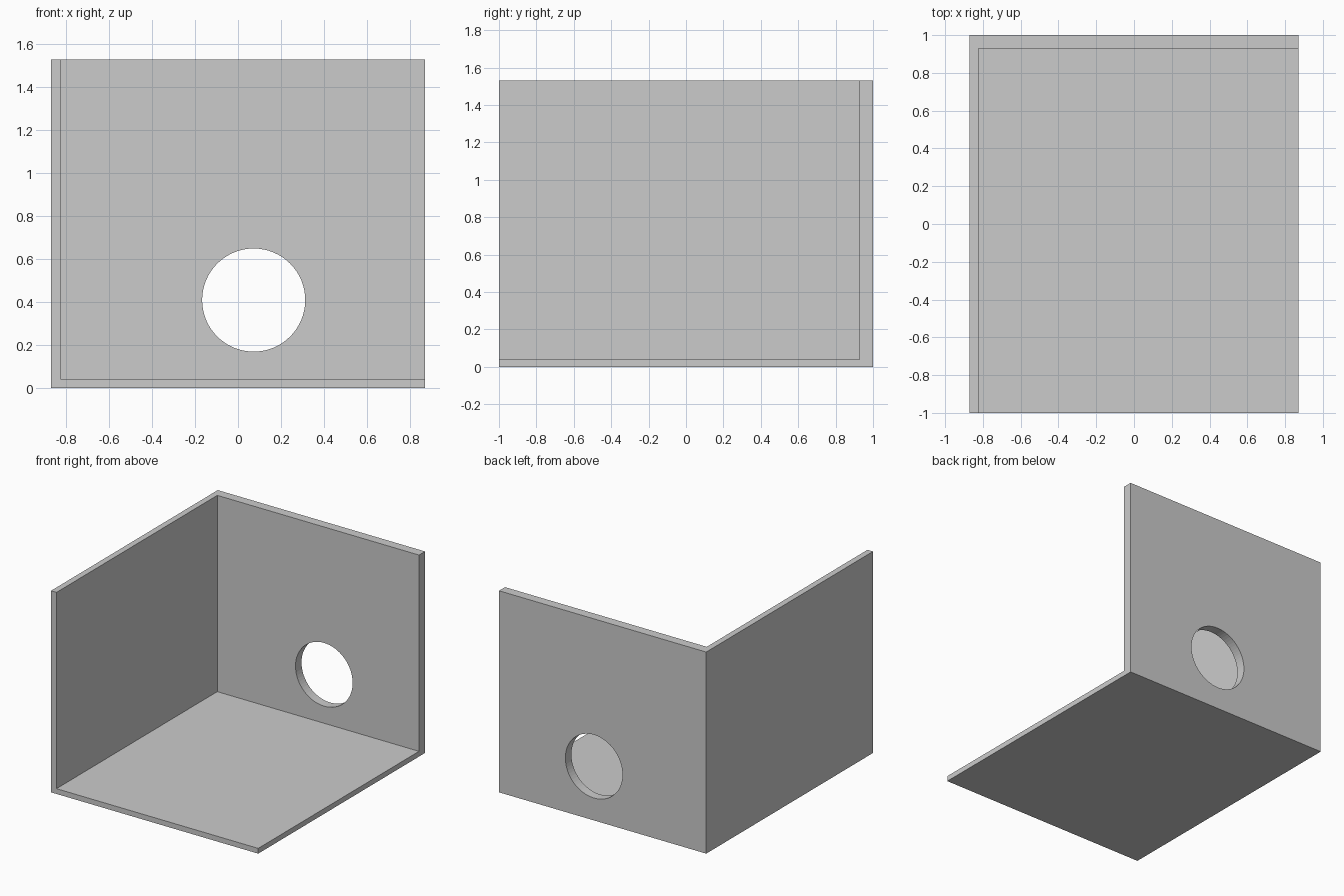
import bpy
from math import radians

if "Cube" in bpy.data.objects:
    bpy.data.objects.remove(bpy.data.objects["Cube"])

W, D, H = 0.87, 1.0, 1.53                # half width, half depth, height
LEFT, BACK, FLOOR = 0.046, 0.072, 0.04   # panel thicknesses
HOLE_X, HOLE_Z, HOLE_R = 0.073, 0.41, 0.24


def box(name, lo, hi):
    centre = [(a + b) / 2 for a, b in zip(lo, hi)]
    bpy.ops.mesh.primitive_cube_add(size=1, location=centre)
    ob = bpy.context.object
    ob.name = name
    ob.scale = [b - a for a, b in zip(lo, hi)]
    bpy.ops.object.transform_apply(location=False, rotation=False, scale=True)
    return ob


def cut(target, cutter):
    mod = target.modifiers.new(cutter.name, 'BOOLEAN')
    mod.operation = 'DIFFERENCE'
    mod.solver = 'EXACT'
    mod.object = cutter
    cutter.hide_render = True
    cutter.hide_set(True)
    cutter.display_type = 'WIRE'


# Solid block that becomes floor, left wall and back wall
shell = box("corner_shell", (-W, -D, 0), (W, D, H))

# Open interior: leaves the three panels
interior = box("interior_cutter", (-W + LEFT, -D - 0.5, FLOOR),
               (W + 0.5, D - BACK, H + 0.5))
cut(shell, interior)

# Round opening through the back wall
bpy.ops.mesh.primitive_cylinder_add(vertices=64, radius=HOLE_R, depth=0.5,
                                    location=(HOLE_X, D, HOLE_Z),
                                    rotation=(radians(90), 0, 0))
hole = bpy.context.object
hole.name = "round_hole_cutter"
cut(shell, hole)
